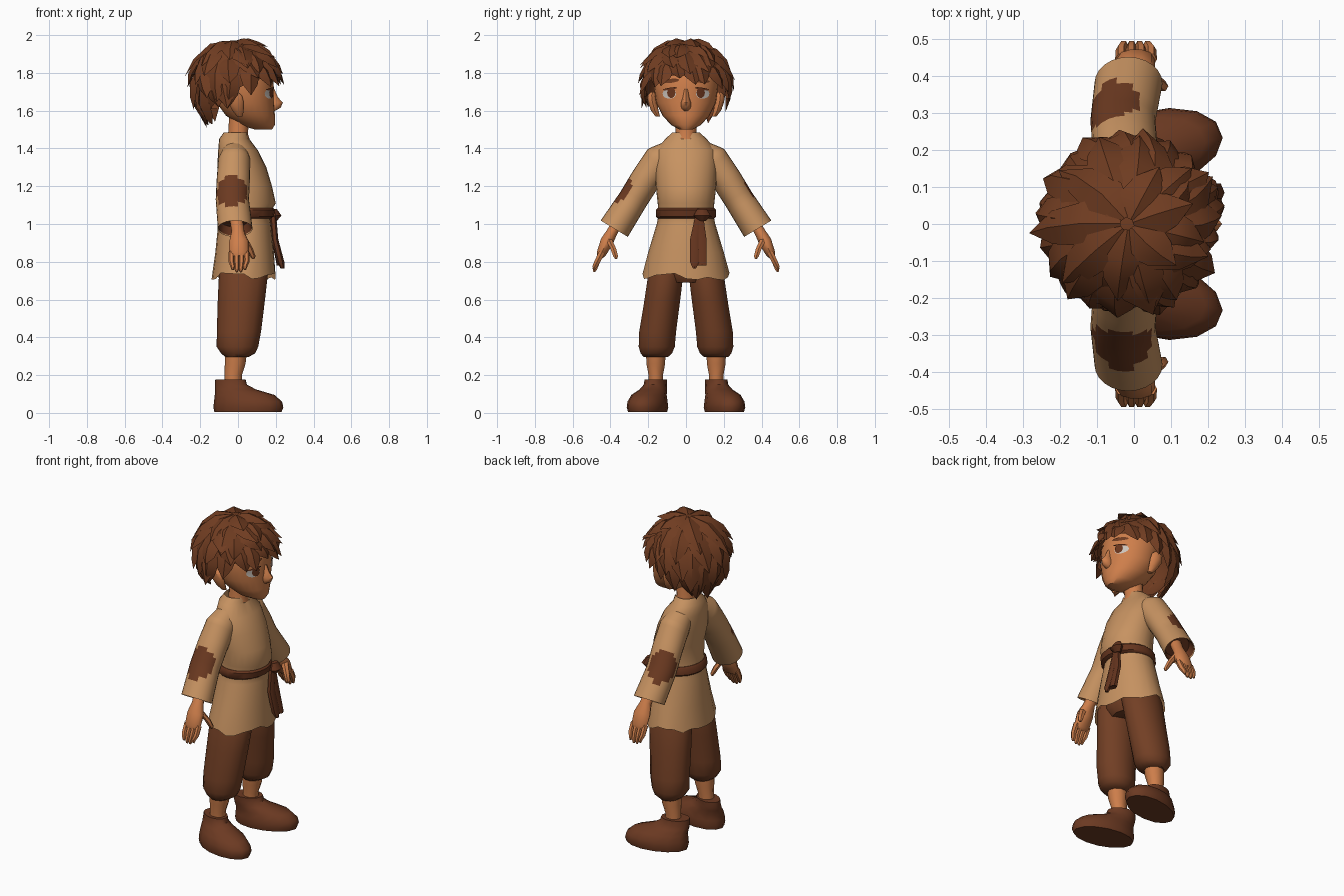
import bpy, bmesh, random
from math import sin, cos, pi, radians, sqrt
from mathutils import Vector

random.seed(4)
if bpy.data.objects.get("Cube"):
    bpy.data.objects.remove(bpy.data.objects["Cube"])


def material(name, r, g, b):
    m = bpy.data.materials.new(name)
    m.use_nodes = True
    m.diffuse_color = (r, g, b, 1)
    node = next(n for n in m.node_tree.nodes if n.type == 'BSDF_PRINCIPLED')
    node.inputs["Base Color"].default_value = (r, g, b, 1)
    node.inputs["Roughness"].default_value = 0.9
    return m


SKIN = material("skin", .62, .21, .07)
CLOTH = material("tan cloth", .57, .29, .12)
HAIR = material("hair brown", .16, .045, .015)
PANTS = material("trouser brown", .17, .05, .018)
SHOE = material("shoe brown", .15, .042, .016)
BELT = material("belt brown", .13, .035, .013)
PATCH = material("patch brown", .15, .042, .015)
WHITE = material("eye white", .6, .55, .5)
IRIS = material("iris brown", .14, .035, .012)


def finish(name, bm, mats, angle=45):
    bmesh.ops.recalc_face_normals(bm, faces=bm.faces)
    me = bpy.data.meshes.new(name)
    bm.to_mesh(me)
    bm.free()
    for m in mats:
        me.materials.append(m)
    ob = bpy.data.objects.new(name, me)
    bpy.context.collection.objects.link(ob)
    bpy.ops.object.select_all(action='DESELECT')
    bpy.context.view_layer.objects.active = ob
    ob.select_set(True)
    bpy.ops.object.shade_smooth_by_angle(angle=radians(angle))
    return ob


def loft(name, rings, mats, seg=12, sub=1, caps=(True, True), side=1, fix=None, paint=None):
    """Skin ellipse rings (x, y, z, x radius, cross radius, tilt in degrees)."""
    rings = [tuple(r) + (0,) * (6 - len(r)) for r in rings]
    fine = [rings[0]]
    for a, b in zip(rings, rings[1:]):
        for s in range(1, sub + 1):
            fine.append(tuple(p + (q - p) * s / sub for p, q in zip(a, b)))
    bm = bmesh.new()
    loops = []
    for i, (x, y, z, rx, rv, tilt) in enumerate(fine):
        v = Vector((0, cos(radians(tilt)), sin(radians(tilt))))
        loop = []
        for k in range(seg):
            a = 2 * pi * k / seg
            co = Vector((x + rx * cos(a), y, z)) + v * rv * sin(a)
            if fix:
                fix(co, i, k)
            co.y *= side
            loop.append(bm.verts.new(co))
        loops.append(loop)
    for a, b in zip(loops, loops[1:]):
        for k in range(seg):
            j = (k + 1) % seg
            f = bm.faces.new((a[k], a[j], b[j], b[k]))
            if paint:
                f.material_index = paint(f.calc_center_median())
    for use, loop in zip(caps, (loops[0], loops[-1])):
        if use:
            bm.faces.new(loop)
    return finish(name, bm, mats)


# Tunic with a ragged hem and a notched collar
def tunic_shape(co, i, k):
    if i == 0:
        co.z += random.uniform(-.01, .035)
    if i == 9:
        co.z -= {0: .10, 1: .03, 23: .03}.get(k, 0)


loft("tunic", [(.03, 0, .71, .17, .23), (.035, 0, .85, .155, .2), (.035, 0, 1, .14, .155),
               (.035, 0, 1.05, .13, .145), (.055, 0, 1.11, .145, .15), (.045, 0, 1.2, .135, .16),
               (.02, 0, 1.3, .13, .165), (0, 0, 1.39, .105, .16), (-.02, 0, 1.45, .08, .11),
               (-.01, 0, 1.485, .065, .072)], [CLOTH], 24, caps=(False, False), fix=tunic_shape)
loft("trouser_seat", [(.03, 0, .69, .1, .1), (.03, 0, .74, .13, .17), (.035, 0, .95, .12, .14)], [PANTS])

# Belt, knot and hanging sash ends
loft("belt", [(.037, 0, 1.03, .137, .15), (.04, 0, 1.04, .15, .16),
              (.045, 0, 1.075, .15, .16), (.045, 0, 1.085, .14, .15)], [BELT], 20)
loft("belt_knot", [(.19, .085, 1.015, .015, .02), (.2, .085, 1.045, .03, .045),
                   (.19, .085, 1.08, .015, .025)], [BELT], 8)
for n, y in enumerate((.045, .085)):
    loft(f"sash_end_{n + 1}", [(.185, .07, 1.04, .018, .025), (.195, y, .92, .018, .027),
                               (.225, y, .8 - .02 * n, .02, .028), (.235, y, .765 + .02 * n, .01, .01)], [BELT], 6)

# Arms, hands and legs, left then right
for side, word in ((1, "left"), (-1, "right")):
    spot = Vector((-.055 - .02 * side, .34 * side, 1.18))

    def patch(c):
        return int((c - spot).length < .092)

    loft(word + "_sleeve", [(-.015, .07, 1.375, .07, .07, 65), (-.02, .14, 1.335, .085, .088, 45),
                            (-.025, .215, 1.235, .088, .08, 33), (-.03, .28, 1.13, .088, .078, 31),
                            (-.015, .38, .975, .092, .084, 31)],
         [CLOTH, PATCH], 24, 6, (False, False), side, paint=patch)
    loft(word + "_sleeve_lining", [(-.02, .35, 1.02, .075, .068, 31), (-.015, .377, .98, .089, .081, 31)],
         [BELT], 16, 1, (True, False), side)
    loft(word + "_hand", [(-.01, .35, 1.03, .035, .032, 28), (0, .39, .96, .034, .03, 28),
                          (.005, .42, .905, .052, .036, 28), (.005, .45, .84, .052, .026, 28),
                          (.005, .457, .825, .04, .016, 28)], [SKIN], 10, side=side)
    for n in range(4):
        x = -.035 + .027 * n
        drop = .012 * (n in (1, 2))
        loft(f"{word}_finger_{n + 1}", [(x, .445, .85, .016, .019, 28), (x, .47, .8, .015, .017, 28),
                                        (x * .8, .483, .775 - drop, .013, .014, 20),
                                        (x * .8, .487, .758 - drop, .006, .006, 20)], [SKIN], 6, side=side)
    loft(word + "_thumb", [(.03, .41, .92, .022, .022, 10), (.06, .385, .87, .019, .018, 5),
                           (.078, .373, .83, .015, .015), (.08, .37, .815, .006, .006)], [SKIN], 6, side=side)

    loft(word + "_trouser_leg", [(-.005, .16, .295, .06, .065), (0, .157, .315, .09, .085),
                                 (-.003, .155, .35, .11, .098), (.005, .15, .43, .117, .1),
                                 (.018, .125, .6, .125, .097), (.03, .105, .75, .13, .095),
                                 (.03, .09, .85, .1, .07)], [PANTS], 14, side=side)
    loft(word + "_ankle", [(-.025, .16, .1, .05, .043), (-.025, .16, .2, .046, .04),
                           (-.015, .16, .26, .055, .052), (-.01, .16, .34, .06, .055)], [SKIN], 10, side=side)

    def splay(co, i, k):
        co.y += .16 * co.x

    loft(word + "_shoe", [(.053, .195, .005, .178, .1), (.055, .195, .03, .185, .106),
                          (.053, .195, .06, .18, .102), (.035, .19, .095, .158, .09),
                          (-.015, .175, .125, .108, .07), (-.038, .168, .15, .085, .06),
                          (-.04, .166, .178, .08, .058)], [SHOE], 14, side=side, fix=splay)

# Neck and head
loft("neck", [(.015, 0, 1.34, .08, .07), (.005, 0, 1.42, .065, .065), (0, 0, 1.48, .052, .055),
              (.01, 0, 1.6, .055, .055)], [SKIN])
HEAD = [(.135, 0, 1.5, .045, .035), (.1, 0, 1.525, .095, .08), (.065, 0, 1.575, .13, .125),
        (.04, 0, 1.64, .152, .158), (.032, 0, 1.72, .158, .17), (.02, 0, 1.8, .162, .172),
        (0, 0, 1.9, .13, .13)]
loft("head", HEAD, [SKIN], 24)
loft("nose", [(.18, 0, 1.595, .008, .012), (.19, 0, 1.615, .035, .025), (.192, 0, 1.642, .046, .026),
              (.19, 0, 1.67, .022, .017), (.18, 0, 1.715, .012, .012)], [SKIN], 8)


def face_x(y, z):
    for a, b in zip(HEAD, HEAD[1:]):
        if a[2] <= z <= b[2]:
            f = (z - a[2]) / (b[2] - a[2])
            cx, rx, ry = (a[i] + (b[i] - a[i]) * f for i in (0, 3, 4))
            return cx + rx * sqrt(max(0, 1 - (y / ry) ** 2))


def face_plate(name, y, z, ry, rz, lift, mat, slant=0):
    """Thin oval that hugs the face."""
    bm = bmesh.new()

    def point(dy, dz):
        py, pz = y + dy, z + dz + slant * dy
        return bm.verts.new((face_x(py, pz) + lift, py, pz))
    mid = point(0, 0)
    rim = [point(ry * cos(k * pi / 7), rz * sin(k * pi / 7)) for k in range(14)]
    for k in range(14):
        bm.faces.new((mid, rim[k], rim[(k + 1) % 14]))
    finish(name, bm, [mat])


for side, word in ((1, "left"), (-1, "right")):
    face_plate(word + "_eye_white", .088 * side, 1.69, .036, .027, .003, WHITE)
    face_plate(word + "_iris", .078 * side, 1.695, .022, .028, .006, IRIS)
    face_plate(word + "_upper_lash", .085 * side, 1.716, .038, .006, .008, IRIS, -.15 * side)
    face_plate(word + "_eyebrow", .08 * side, 1.758, .045, .011, .006, HAIR, -.1 * side)
    loft(word + "_ear", [(.01, .15, 1.57, .015, .012), (0, .165, 1.6, .03, .02), (-.012, .178, 1.645, .042, .024),
                         (-.015, .182, 1.68, .036, .022), (-.015, .175, 1.7, .012, .01)], [SKIN], 8, side=side)


# Hair cap, lower at the back than over the brow
def scalp(az, t, lift=0):
    c = cos(az)
    th = min(radians(97 - 30 * c + 11 * c * c) * t, radians(146))
    return Vector((-.015 + (.222 + lift) * sin(th) * c, (.218 + lift) * sin(th) * sin(az),
                   1.74 + (.228 + lift) * cos(th)))


bm = bmesh.new()
rows = [[bm.verts.new(scalp(k * pi / 12, t / 8)) for k in range(24)] for t in range(1, 9)]
bm.faces.new(rows[0])
for a, b in zip(rows, rows[1:]):
    for k in range(24):
        j = (k + 1) % 24
        bm.faces.new((a[k], a[j], b[j], b[k]))
finish("hair_cap", bm, [HAIR])

# Pointed locks sweeping out from the crown in overlapping rows
bm = bmesh.new()
for start, count, length, width in ((.04, 7, .5, .06), (.28, 12, .46, .062), (.52, 16, .42, .06), (.74, 19, .38, .055)):
    for n in range(count):
        az = 2 * pi * (n + random.uniform(-.25, .25)) / count + start * 5
        swirl = random.uniform(-.1, .35)
        reach = length * random.uniform(.85, 1.15)
        flare = random.uniform(.025, .055)
        prev = None
        for s, w, ridge in ((0, .45, .004), (.35, 1, .026), (.7, .75, .034)):
            a, t = az + swirl * s, start + reach * s
            across = Vector((-sin(a), cos(a), 0)) * width * w
            edge = scalp(a, t, flare * s * s - .006)
            cur = [bm.verts.new(p) for p in (edge - across, scalp(a, t, ridge), edge + across)]
            if prev:
                for k in (0, 1):
                    bm.faces.new((prev[k], prev[k + 1], cur[k + 1], cur[k]))
            prev = cur
        tip = bm.verts.new(scalp(az + swirl, start + reach, flare))
        for p, q in ((0, 1), (1, 2), (2, 0)):
            bm.faces.new((prev[p], prev[q], tip))
finish("hair_locks", bm, [HAIR], 35)
